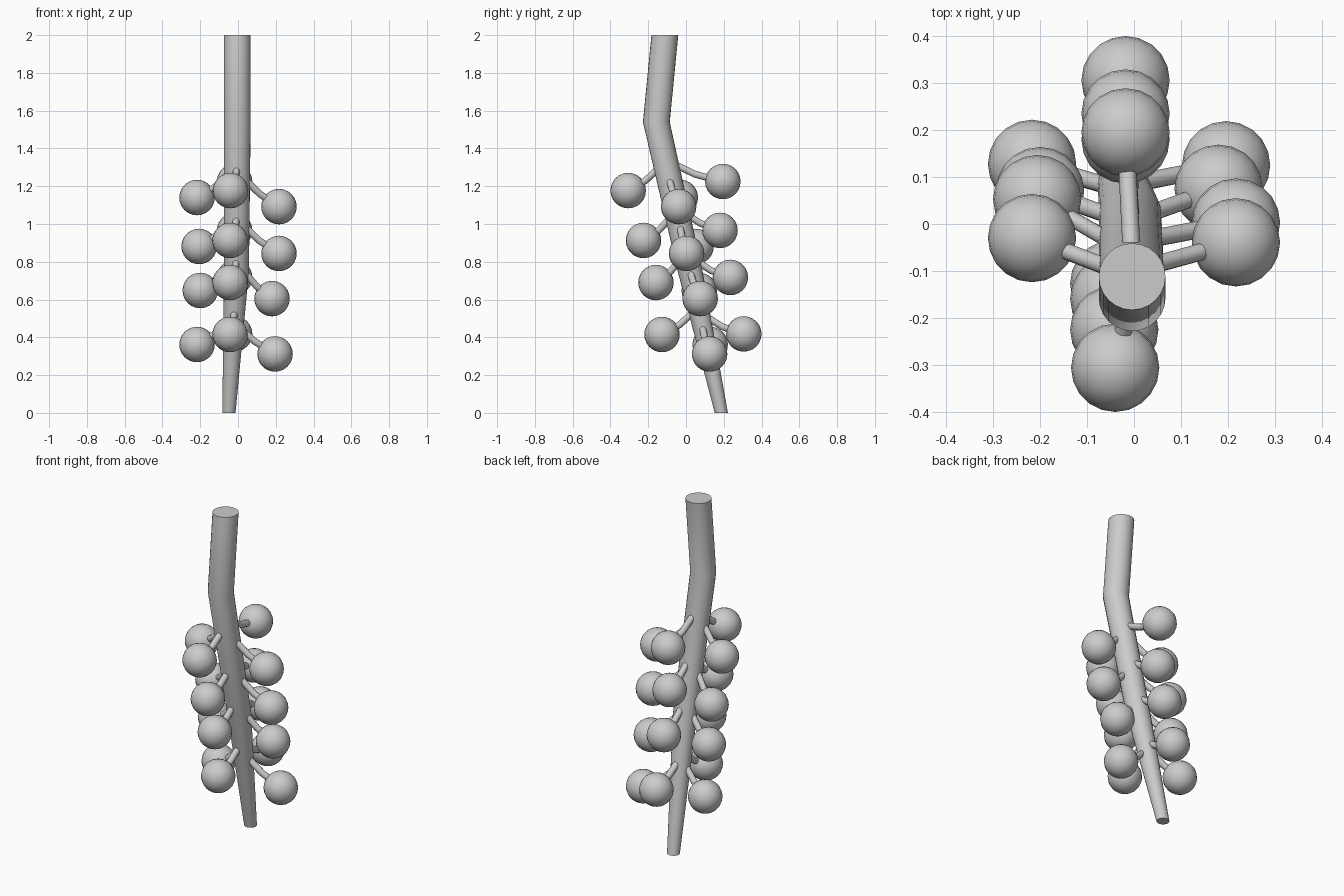
import bpy, bmesh, math
from mathutils import Vector

if "Cube" in bpy.data.objects:
    bpy.data.objects.remove(bpy.data.objects["Cube"])

# stem rings: x, y, z, radius
RINGS = [(-0.048, 0.187, 0.0, 0.035), (-0.008, 0.022, 0.75, 0.066),
         (-0.004, -0.157, 1.54, 0.071), (-0.004, -0.112, 2.0, 0.071)]
BERRY_R = 0.094


def finish(name, bm):
    bmesh.ops.recalc_face_normals(bm, faces=bm.faces[:])
    me = bpy.data.meshes.new(name)
    bm.to_mesh(me)
    bm.free()
    ob = bpy.data.objects.new(name, me)
    bpy.context.collection.objects.link(ob)
    bpy.ops.object.select_all(action='DESELECT')
    ob.select_set(True)
    bpy.context.view_layer.objects.active = ob
    bpy.ops.object.shade_smooth_by_angle(angle=math.radians(40))
    return ob


def loft(name, loops):
    bm = bmesh.new()
    rings = [[bm.verts.new(p) for p in loop] for loop in loops]
    n = len(rings[0])
    for a, b in zip(rings, rings[1:]):
        for i in range(n):
            j = (i + 1) % n
            bm.faces.new((a[i], a[j], b[j], b[i]))
    bm.faces.new(rings[0])
    bm.faces.new(rings[-1])
    return finish(name, bm)


def circle(c, u, v, r, n):
    return [Vector(c) + (u * math.cos(t) + v * math.sin(t)) * r
            for t in (2 * math.pi * i / n for i in range(n))]


def stem_at(z):
    for a, b in zip(RINGS, RINGS[1:]):
        if z <= b[2]:
            t = (z - a[2]) / (b[2] - a[2])
            p = Vector(a).lerp(Vector(b), t)
            return Vector(p[:3]), p[3]


# main stem
X, Y = Vector((1, 0, 0)), Vector((0, 1, 0))
loft("stem", [circle(r[:3], X, Y, r[3], 24) for r in RINGS])

# berries in four rows: outward direction, stalk rise, centres
ROWS = {
    "front": (-Y, 0.115, [(-.04, -.306, 1.177), (-.042, -.225, .913),
                          (-.042, -.159, .69), (-.042, -.127, .415)]),
    "back": (Y, 0.09, [(-.018, .195, 1.225), (-.018, .18, .966),
                       (-.018, .235, .717), (-.018, .306, .418)]),
    "right": (X, 0.14, [(.217, -.039, 1.092), (.217, .003, .844),
                        (.18, .075, .605), (.196, .125, .312)]),
    "left": (-X, 0.12, [(-.217, -.03, 1.14), (-.206, .053, .881),
                        (-.2, .07, .648), (-.217, .128, .362)]),
}
for side, (out, rise, centres) in ROWS.items():
    across = Vector((0, 0, 1)).cross(out)
    for k, c in enumerate(centres, 1):
        c = Vector(c)
        # berry
        bm = bmesh.new()
        bmesh.ops.create_uvsphere(bm, u_segments=20, v_segments=12, radius=BERRY_R)
        bmesh.ops.translate(bm, verts=bm.verts[:], vec=c)
        finish(f"{side}_berry_{k}", bm)
        # drooping stalk
        p, r = stem_at(c.z + rise)
        start = p + out * (r - 0.022)
        mid = start.lerp(c, 0.42) + Vector((0, 0, -0.014))
        pts = [start, mid, c]
        tang = [(mid - start).normalized(), (c - start).normalized(), (c - mid).normalized()]
        loops = []
        for q, t in zip(pts, tang):
            up = t.cross(across).normalized()
            loops.append(circle(q, across, up, 0.019, 10))
        loft(f"{side}_stalk_{k}", loops)
